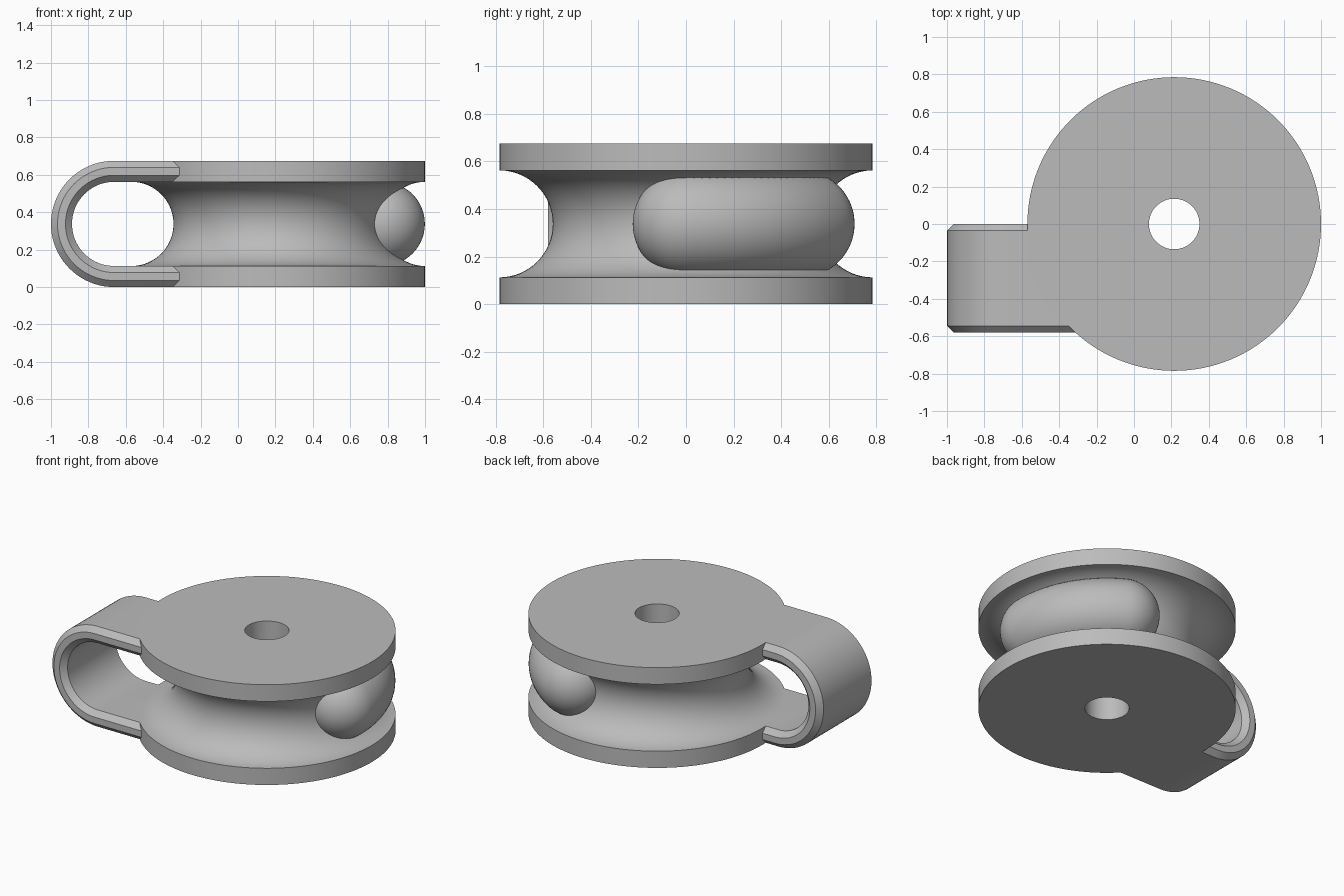
import bpy, bmesh, math
from mathutils import Vector

cube = bpy.data.objects.get("Cube")
if cube:
    bpy.data.objects.remove(cube, do_unlink=True)

CX = 0.215        # wheel axis
RIM = 0.785       # wheel radius
BORE = 0.135
H = 0.675         # overall height
MID = H / 2
FLANGE = 0.1125   # flange and strap thickness
GROOVE = MID - FLANGE

grey = bpy.data.materials.new("plain grey")
grey.use_nodes = True
color = (0.5, 0.5, 0.5, 1)
grey.diffuse_color = color
grey.node_tree.nodes["Principled BSDF"].inputs["Base Color"].default_value = color


def skin(name, rings, closed=False, caps=False):
    """Bridge a list of closed rings of points into one mesh object."""
    bm = bmesh.new()
    loops = [[bm.verts.new(p) for p in ring] for ring in rings]
    pairs = list(zip(loops, loops[1:]))
    if closed:
        pairs.append((loops[-1], loops[0]))
    for a, b in pairs:
        n = len(a)
        for i in range(n):
            j = (i + 1) % n
            bm.faces.new((a[i], a[j], b[j], b[i]))
    if caps:
        bm.faces.new(loops[0])
        bm.faces.new(loops[-1])
    bmesh.ops.recalc_face_normals(bm, faces=bm.faces)
    mesh = bpy.data.meshes.new(name)
    bm.to_mesh(mesh)
    bm.free()
    mesh.materials.append(grey)
    obj = bpy.data.objects.new(name, mesh)
    bpy.context.collection.objects.link(obj)
    return obj


def activate(obj):
    bpy.ops.object.select_all(action='DESELECT')
    obj.select_set(True)
    bpy.context.view_layer.objects.active = obj


def smooth(obj):
    activate(obj)
    bpy.ops.object.shade_smooth_by_angle(angle=math.radians(30))


def around(profile, angle):
    """Turn a (radius, height) profile about the wheel axis."""
    return [(CX + r * math.cos(angle), r * math.sin(angle), z) for r, z in profile]


# Grooved wheel with a bore, turned from a half profile
STEPS = 32
profile = [(BORE, 0), (RIM, 0)]
for i in range(STEPS + 1):
    a = math.pi * i / STEPS
    profile.append((RIM - GROOVE * math.sin(a), MID - GROOVE * math.cos(a)))
profile += [(RIM, H), (BORE, H)]
SEGS = 128
wheel = skin("grooved_wheel",
             [around(profile, math.tau * i / SEGS) for i in range(SEGS)], closed=True)

# Chamfered strap bent in a U, its arms running into the flanges
BACK, FRONT, C = 0.0, -0.58, 0.035
section = [(0, FRONT + C), (C, FRONT), (FLANGE - C, FRONT), (FLANGE, FRONT + C),
           (FLANGE, BACK - C), (FLANGE - C, BACK), (C, BACK), (0, BACK - C)]
bend_x = MID - 1


def strap_ring(x, angle):
    """Section placed radially about the bend centre; depth is inward."""
    return [(x - (MID - d) * math.sin(angle), y, MID + (MID - d) * math.cos(angle))
            for d, y in section]


END = 0.0
rings = [strap_ring(END, 0)]
rings += [strap_ring(bend_x, math.pi * i / 40) for i in range(41)]
rings.append(strap_ring(END, math.pi))
strap = skin("strap", rings, caps=True)

# Fuse the strap with the wheel
join = wheel.modifiers.new("join strap", 'BOOLEAN')
join.operation = 'UNION'
join.solver = 'EXACT'
join.object = strap
activate(wheel)
bpy.ops.object.modifier_apply(modifier=join.name)
bpy.data.objects.remove(strap, do_unlink=True)
smooth(wheel)

# Round-ended insert lying in the groove over a sixth of a turn
PATH = RIM - GROOVE
TUBE = GROOVE - 0.001
SWEEP = math.pi / 3


def insert_ring(angle, radius, push):
    """Circle across the groove, pushed along the tangent for the end domes."""
    tangent = Vector((-math.sin(angle), math.cos(angle), 0)) * push
    circle = [(PATH + radius * math.cos(math.tau * i / 64),
               MID + radius * math.sin(math.tau * i / 64)) for i in range(64)]
    return [Vector(p) + tangent for p in around(circle, angle)]


DOME = 16
quarter = [math.pi / 2 * i / DOME for i in range(DOME)]
rings = [insert_ring(0, TUBE * max(math.sin(q), 0.01), -TUBE * math.cos(q)) for q in quarter]
rings += [insert_ring(SWEEP * i / 24, TUBE, 0) for i in range(25)]
rings += [insert_ring(SWEEP, TUBE * max(math.sin(q), 0.01), TUBE * math.cos(q))
          for q in reversed(quarter)]
smooth(skin("groove_insert", rings, caps=True))
